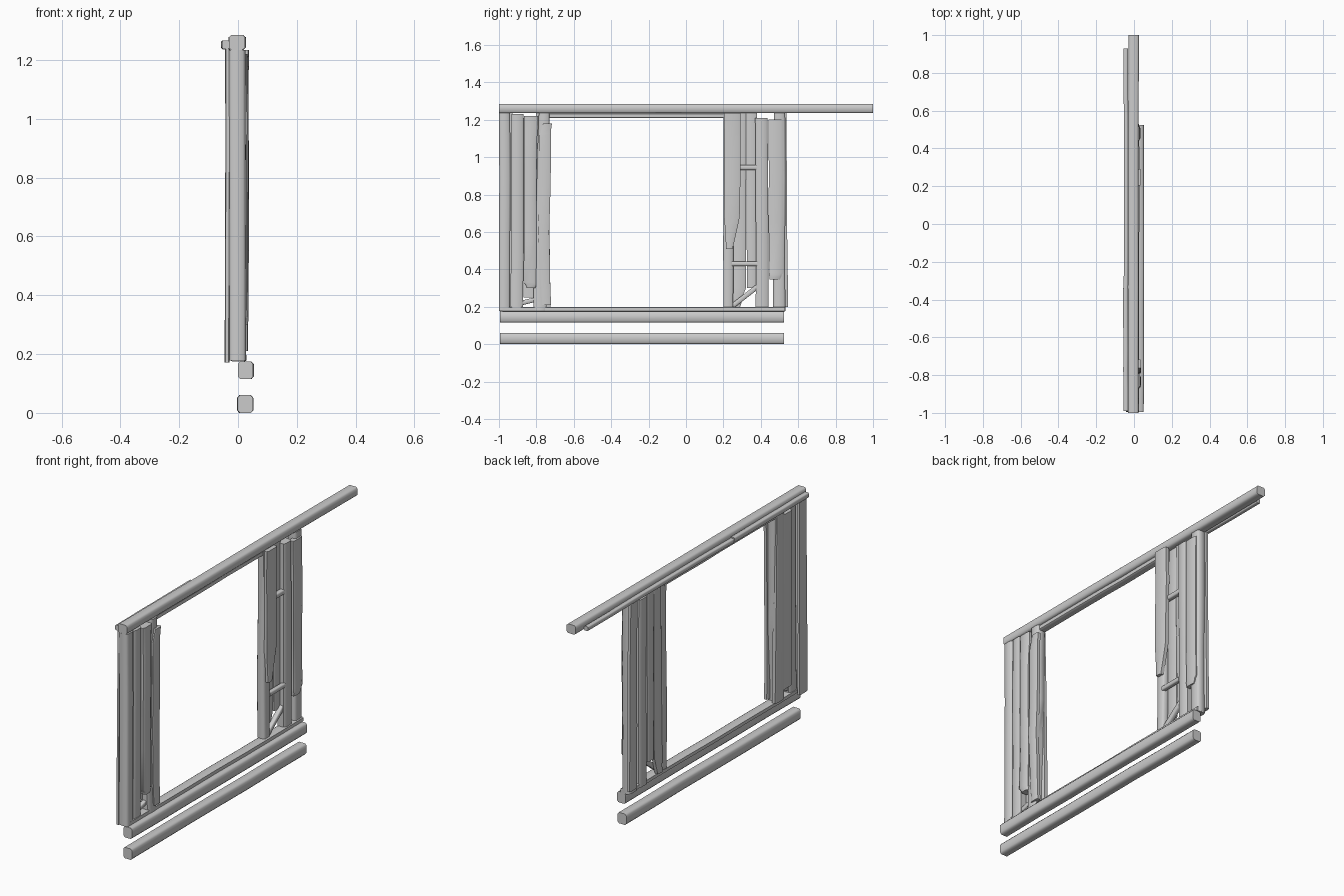
import bpy, bmesh, random
from mathutils import Vector

random.seed(4)
cube = bpy.data.objects.get("Cube")
if cube:
    bpy.data.objects.remove(cube)

wood = bpy.data.materials.new("weathered grey wood")
wood.use_nodes = True
grey = (0.6, 0.6, 0.6, 1)
wood.diffuse_color = grey
wood.node_tree.nodes["Principled BSDF"].inputs["Base Color"].default_value = grey

# Softened rectangle used as the section of every timber
SECTION = [(-1, -.7), (-.7, -1), (.7, -1), (1, -.7), (1, .7), (.7, 1), (-.7, 1), (-1, .7)]


def timber(name, rings):
    """Skin a list of (centre, half-width vector, half-depth vector) rings."""
    bm = bmesh.new()
    loops = [[bm.verts.new(c + u * a + v * b) for a, b in SECTION] for c, u, v in rings]
    n = len(SECTION)
    for lo, hi in zip(loops, loops[1:]):
        for i in range(n):
            bm.faces.new((lo[i], lo[(i + 1) % n], hi[(i + 1) % n], hi[i]))
    bm.faces.new(loops[0])
    bm.faces.new(loops[-1])
    bmesh.ops.recalc_face_normals(bm, faces=bm.faces)
    mesh = bpy.data.meshes.new(name)
    bm.to_mesh(mesh)
    bm.free()
    mesh.materials.append(wood)
    obj = bpy.data.objects.new(name, mesh)
    bpy.context.collection.objects.link(obj)
    bpy.context.view_layer.objects.active = obj
    obj.select_set(True)
    bpy.ops.object.shade_smooth_by_angle(angle=0.9)
    obj.select_set(False)


def wobble():
    return random.uniform(-.002, .002)


def upright(name, x0, x1, *stations):
    """Vertical board; each station is (z, y0, y1), subdivided and roughened."""
    rings = []
    for (za, a0, a1), (zb, b0, b1) in zip(stations, stations[1:]):
        for t in (0, .33, .67):
            rings.append((za + (zb - za) * t, a0 + (b0 - a0) * t, a1 + (b1 - a1) * t))
    rings.append(stations[-1])
    depth = Vector(((x1 - x0) / 2, 0, 0))
    timber(name, [(Vector(((x0 + x1) / 2 + wobble(), (y0 + y1) / 2 + wobble(), z)),
                   depth, Vector((0, (y1 - y0) / 2, 0))) for z, y0, y1 in rings])


def rail(name, x0, x1, z0, z1, y0, y1, steps=6):
    """Horizontal timber running front to back."""
    u, v = Vector(((x1 - x0) / 2, 0, 0)), Vector((0, 0, (z1 - z0) / 2))
    timber(name, [(Vector(((x0 + x1) / 2 + wobble(), y0 + (y1 - y0) * i / steps,
                           (z0 + z1) / 2)), u, v) for i in range(steps + 1)])


def peg(name, x, start, end, r):
    """Small stick between two (y, z) points."""
    a, b = Vector((x, *start)), Vector((x, *end))
    side = (b - a).cross(Vector((1, 0, 0))).normalized() * r
    timber(name, [(p, Vector((r, 0, 0)), side) for p in (a, b)])


# Horizontal timbers
rail("top_beam", -.03, .025, 1.235, 1.285, -1, 1)
rail("back_rail_front", -.056, -.03, 1.238, 1.266, -.99, -.34)
rail("back_rail_rear", -.054, -.03, 1.236, 1.26, -.34, .93)
rail("lintel_strip", -.03, .012, 1.208, 1.236, -.75, .23)
rail("sill_strip", -.024, .027, .174, .2, -.98, .53)
rail("upper_ground_rail", 0, .052, .115, .175, -.995, .525)
rail("lower_ground_rail", -.002, .051, 0, .06, -.995, .525)

# Front group of uprights
upright("front_corner_post", -.03, .026, (.178, -1, -.94), (1.235, -1, -.94))
upright("front_corner_back_board", -.044, -.028, (.172, -.995, -.925), (1.238, -.99, -.93))
upright("front_second_board", -.02, .026, (.178, -.938, -.87), (1.23, -.932, -.868))
upright("front_third_board", -.005, .034, (.3, -.85, -.805), (.33, -.868, -.8),
        (1.0, -.865, -.8), (1.22, -.865, -.79))
upright("front_inner_post", -.028, .026, (.178, -.815, -.745), (.6, -.81, -.735),
        (1.235, -.785, -.728))
upright("front_inner_facing", .012, .036, (.21, -.775, -.722), (.6, -.79, -.73),
        (1.1, -.785, -.722), (1.18, -.765, -.718))
upright("front_inner_back_board", -.04, -.012, (.2, -.8, -.722), (1.235, -.8, -.74))
upright("front_middle_back_board", -.036, -.01, (.25, -.87, -.795), (1.21, -.88, -.8))
peg("front_low_peg", 0, (-.88, .22), (-.8, .24), .012)

# Rear group of uprights
upright("rear_inner_post", -.028, .02, (.2, .2, .252), (1.235, .2, .265))
upright("rear_inner_facing", .008, .036, (.51, .213, .248), (.68, .205, .288),
        (1.235, .203, .29))
upright("rear_second_back_board", -.034, -.008, (.2, .25, .288), (.3, .25, .32),
        (1.235, .26, .322))
upright("rear_third_back_board", -.034, -.004, (.3, .325, .378), (1.235, .318, .378))
upright("rear_fourth_board", -.026, .024, (.178, .372, .44), (1.21, .372, .438))
upright("rear_fifth_board", .002, .032, (.345, .445, .5), (.385, .445, .52),
        (1.2, .44, .518))
upright("rear_corner_post", -.03, .022, (.178, .465, .53), (1.235, .472, .532))
upright("rear_corner_back_board", -.042, -.02, (.2, .48, .545), (1.235, .478, .535))

# Short sticks tying the rear boards together
peg("upper_peg", .008, (.28, .945), (.38, .945), .013)
peg("lower_peg", .012, (.245, .43), (.38, .43), .012)
peg("diagonal_brace", 0, (.25, .205), (.385, .31), .013)
